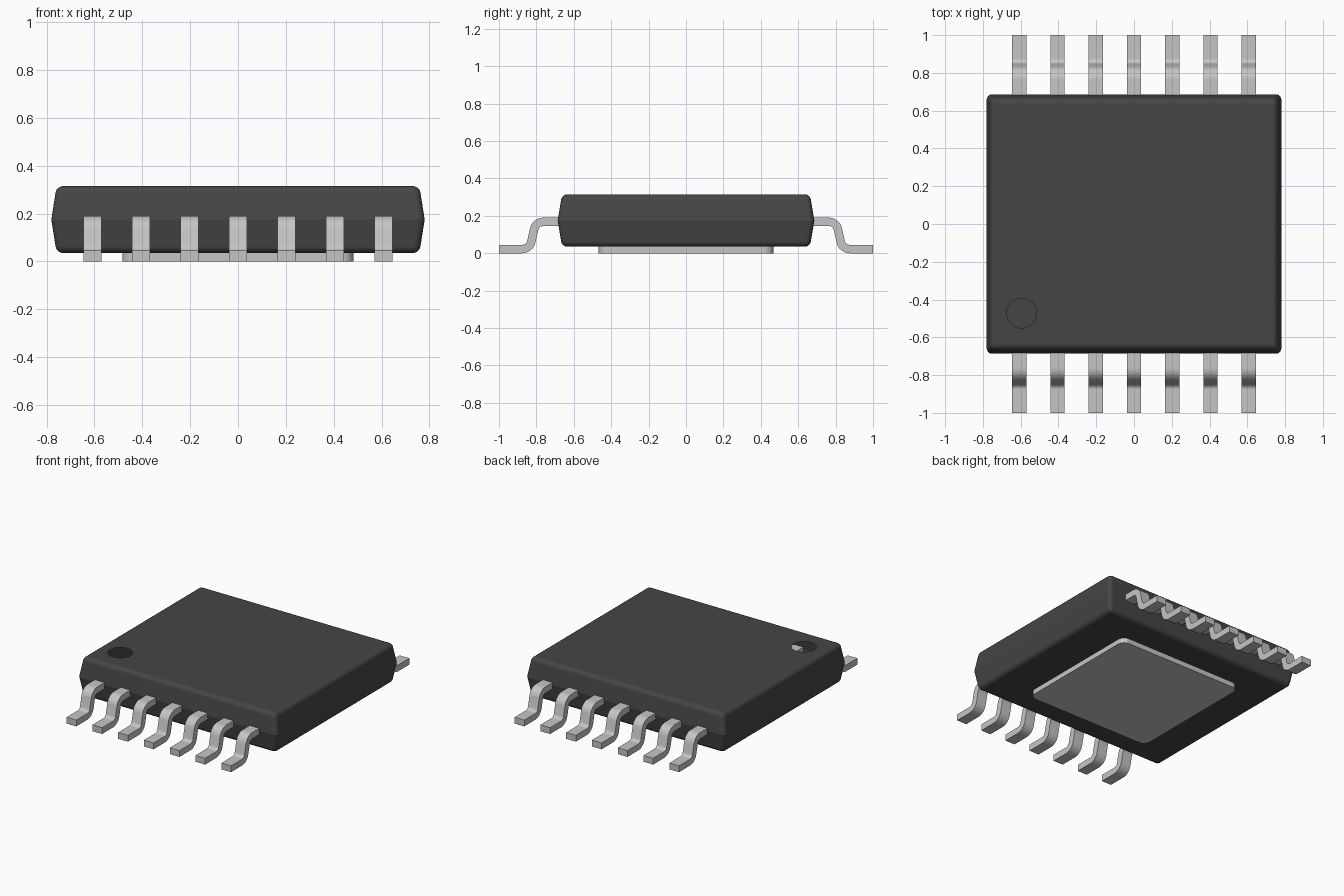
import bpy, bmesh, math
from mathutils import Vector

cube = bpy.data.objects.get("Cube")
if cube:
    bpy.data.objects.remove(cube)


def material(name, value):
    m = bpy.data.materials.new(name)
    m.use_nodes = True
    colour = (value, value, value, 1)
    m.diffuse_color = colour
    m.node_tree.nodes["Principled BSDF"].inputs["Base Color"].default_value = colour
    return m


black = material("black plastic", 0.06)
metal = material("tinned metal", 0.56)


def finish(bm, name, mat, angle):
    bmesh.ops.recalc_face_normals(bm, faces=bm.faces)
    mesh = bpy.data.meshes.new(name)
    bm.to_mesh(mesh)
    bm.free()
    mesh.materials.append(mat)
    ob = bpy.data.objects.new(name, mesh)
    bpy.context.collection.objects.link(ob)
    bpy.ops.object.select_all(action='DESELECT')
    ob.select_set(True)
    bpy.context.view_layer.objects.active = ob
    bpy.ops.object.shade_smooth_by_angle(angle=math.radians(angle))
    w = ob.modifiers.new("even shading", 'WEIGHTED_NORMAL')
    w.keep_sharp = True
    return ob


# Body: three stacked rectangles, widest at the mould parting line
bm = bmesh.new()
rings = []
for z, hx, hy in ((0.035, 0.758, 0.663), (0.175, 0.78, 0.686), (0.315, 0.758, 0.663)):
    rings.append([bm.verts.new((sx * hx, sy * hy, z))
                  for sx, sy in ((-1, -1), (1, -1), (1, 1), (-1, 1))])
for lower, upper in zip(rings, rings[1:]):
    for i in range(4):
        j = (i + 1) % 4
        bm.faces.new((lower[i], lower[j], upper[j], upper[i]))
bm.faces.new(rings[0][::-1])
bm.faces.new(rings[2])
parting = {e for e in bm.edges if all(v in rings[1] for v in e.verts)}
bmesh.ops.bevel(bm, geom=[e for e in bm.edges if e not in parting],
                offset=0.028, segments=8, profile=0.5, affect='EDGES')

# Round opening in the top that marks the first pin
top = max(bm.faces, key=lambda f: f.calc_center_median().z)
border = list(top.edges)
bmesh.ops.delete(bm, geom=[top], context='FACES_ONLY')
N = 40
hole = [bm.verts.new((-0.595 + 0.079 * math.cos(math.tau * i / N),
                      -0.472 + 0.079 * math.sin(math.tau * i / N), 0.315)) for i in range(N)]
border += [bm.edges.new((hole[i], hole[(i + 1) % N])) for i in range(N)]
bmesh.ops.triangle_fill(bm, edges=border, use_beauty=True, normal=(0, 0, 1))
finish(bm, "body", black, 13)

# Exposed thermal pad under the body
bm = bmesh.new()
bmesh.ops.create_cube(bm, size=1)
for v in bm.verts:
    v.co = Vector((v.co.x * 0.966, v.co.y * 0.934, 0.025 + v.co.z * 0.05))
bmesh.ops.bevel(bm, geom=[e for e in bm.edges if abs(e.verts[0].co.z - e.verts[1].co.z) > 0.01],
                offset=0.05, segments=8, profile=0.5, affect='EDGES')
finish(bm, "thermal_pad", metal, 30)


# Gull-wing lead path in (distance outward, height), with rounded bends
def rounded_path(points, radius, steps=8):
    pts = [Vector(p) for p in points]
    path = [pts[0]]
    for a, b, c in zip(pts, pts[1:], pts[2:]):
        u, v = (a - b).normalized(), (c - b).normalized()
        half = u.angle(v) / 2
        centre = b + (u + v).normalized() * (radius / math.sin(half))
        start = b + u * (radius / math.tan(half)) - centre
        end = b + v * (radius / math.tan(half)) - centre
        sweep = start.angle(end)
        for i in range(steps + 1):
            t = i / steps
            path.append(centre + (start * math.sin((1 - t) * sweep)
                                  + end * math.sin(t * sweep)) / math.sin(sweep))
    return path + [pts[-1]]


path = rounded_path([(1, 0.0225), (0.836, 0.0225), (0.803, 0.168), (0.56, 0.168)], 0.05)
outline = {1: [], -1: []}
for i, p in enumerate(path):
    d = (path[min(i + 1, len(path) - 1)] - path[max(i - 1, 0)]).normalized()
    if i in (0, len(path) - 1):
        d = Vector((-1, 0))
    for s in outline:
        outline[s].append(p + Vector((-d.y, d.x)) * 0.0225 * s)

# Seven leads along the front and seven along the back
for side, label in ((-1, "front"), (1, "back")):
    for n in range(7):
        x = (n - 3) * 0.2025
        bm = bmesh.new()
        sections = [[bm.verts.new((x + sx * 0.038, side * p.x, p.y))
                     for sx, p in ((-1, a), (1, a), (1, b), (-1, b))]
                    for a, b in zip(outline[1], outline[-1])]
        for a, b in zip(sections, sections[1:]):
            for i in range(4):
                j = (i + 1) % 4
                bm.faces.new((a[i], a[j], b[j], b[i]))
        bm.faces.new(sections[0])
        bm.faces.new(sections[-1])
        finish(bm, f"{label}_lead_{n + 1}", metal, 30)
